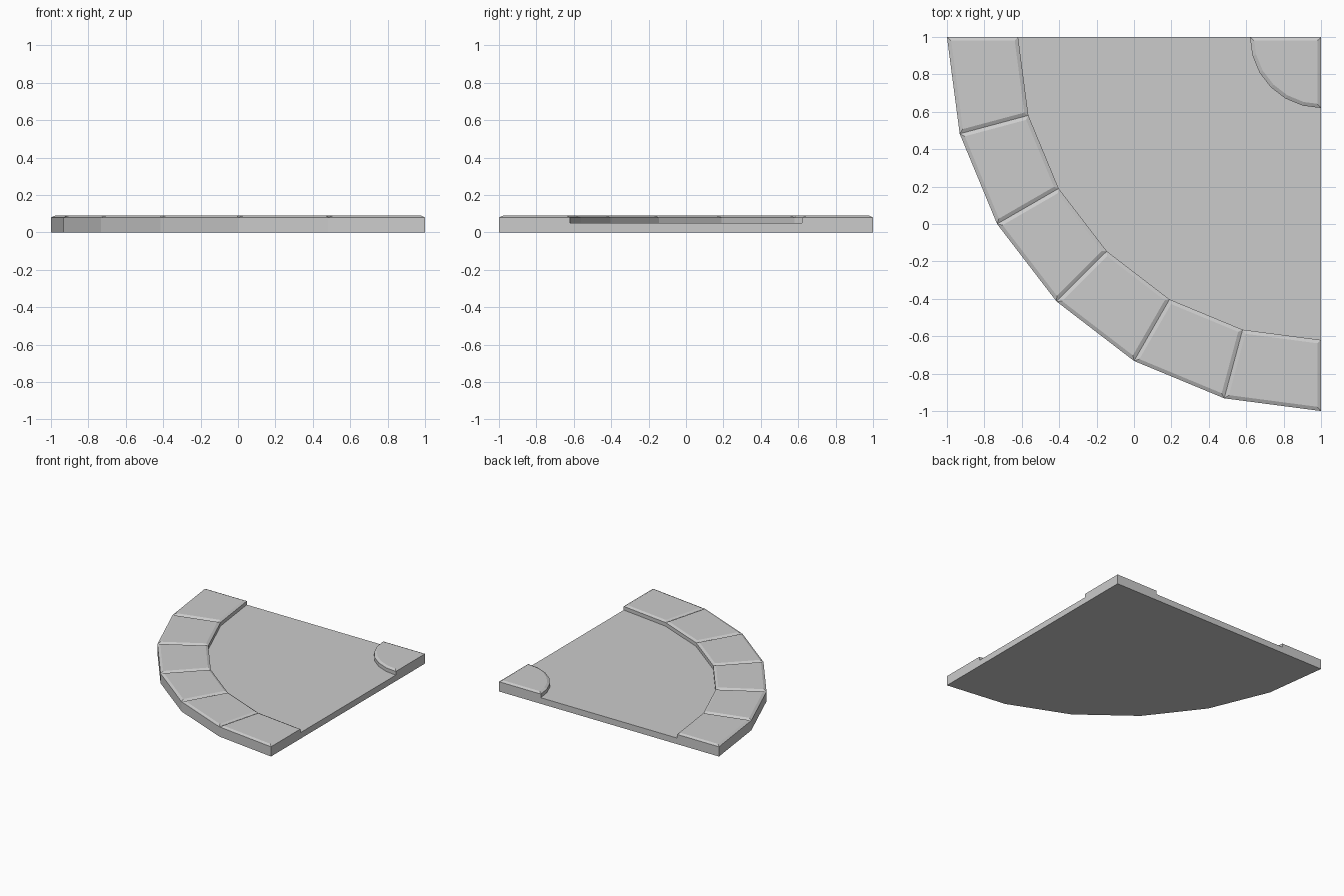
import bpy, bmesh
from math import cos, sin, radians

cube = bpy.data.objects.get("Cube")
if cube:
    bpy.data.objects.remove(cube, do_unlink=True)

# Sizes: a quarter disc whose centre is the back left corner
CENTRE = 1.0
OUTER, INNER, HUB = 2.0, 1.62, 0.38
FLOOR, RIM = 0.05, 0.09
CHAMFER_W, CHAMFER_H = 0.02, 0.01
STEPS = 6

stone = bpy.data.materials.new("stone grey")
stone.use_nodes = True
GREY = (0.6, 0.6, 0.6, 1)
stone.diffuse_color = GREY
stone.node_tree.nodes["Principled BSDF"].inputs["Base Color"].default_value = GREY


def polar(radius, step):
    a = radians(90 * step / STEPS)
    return (CENTRE - radius * cos(a), CENTRE - radius * sin(a))


def slab(name, outline, bottom, top, chamfer=False):
    """Extrude an outline upward, optionally chamfering the top rim."""
    bm = bmesh.new()
    base = bm.faces.new([bm.verts.new((x, y, bottom)) for x, y in outline])
    grown = bmesh.ops.extrude_face_region(bm, geom=[base], use_keep_orig=True)
    verts = [v for v in grown["geom"] if isinstance(v, bmesh.types.BMVert)]
    wall_top = top - CHAMFER_H if chamfer else top
    for v in verts:
        v.co.z = wall_top
    bmesh.ops.recalc_face_normals(bm, faces=bm.faces[:])
    if chamfer:
        cap = [f for f in bm.faces if f.normal.z > 0.9]
        bmesh.ops.inset_region(bm, faces=cap, thickness=CHAMFER_W,
                               use_even_offset=True)
        for v in cap[0].verts:
            v.co.z = top
    mesh = bpy.data.meshes.new(name)
    bm.to_mesh(mesh)
    bm.free()
    mesh.materials.append(stone)
    obj = bpy.data.objects.new(name, mesh)
    bpy.context.collection.objects.link(obj)
    return obj


def wedge(radius):
    return [(CENTRE, CENTRE)] + [polar(radius, i) for i in range(STEPS + 1)]


# Floor slab
slab("floor_slab", wedge(OUTER), 0, FLOOR)

# Raised corner hub
slab("corner_hub", wedge(HUB), FLOOR, RIM, chamfer=True)

# Ring of rim blocks
for i in range(STEPS):
    outline = [polar(OUTER, i), polar(OUTER, i + 1),
               polar(INNER, i + 1), polar(INNER, i)]
    slab(f"rim_block_{i + 1}", outline, FLOOR, RIM, chamfer=True)
